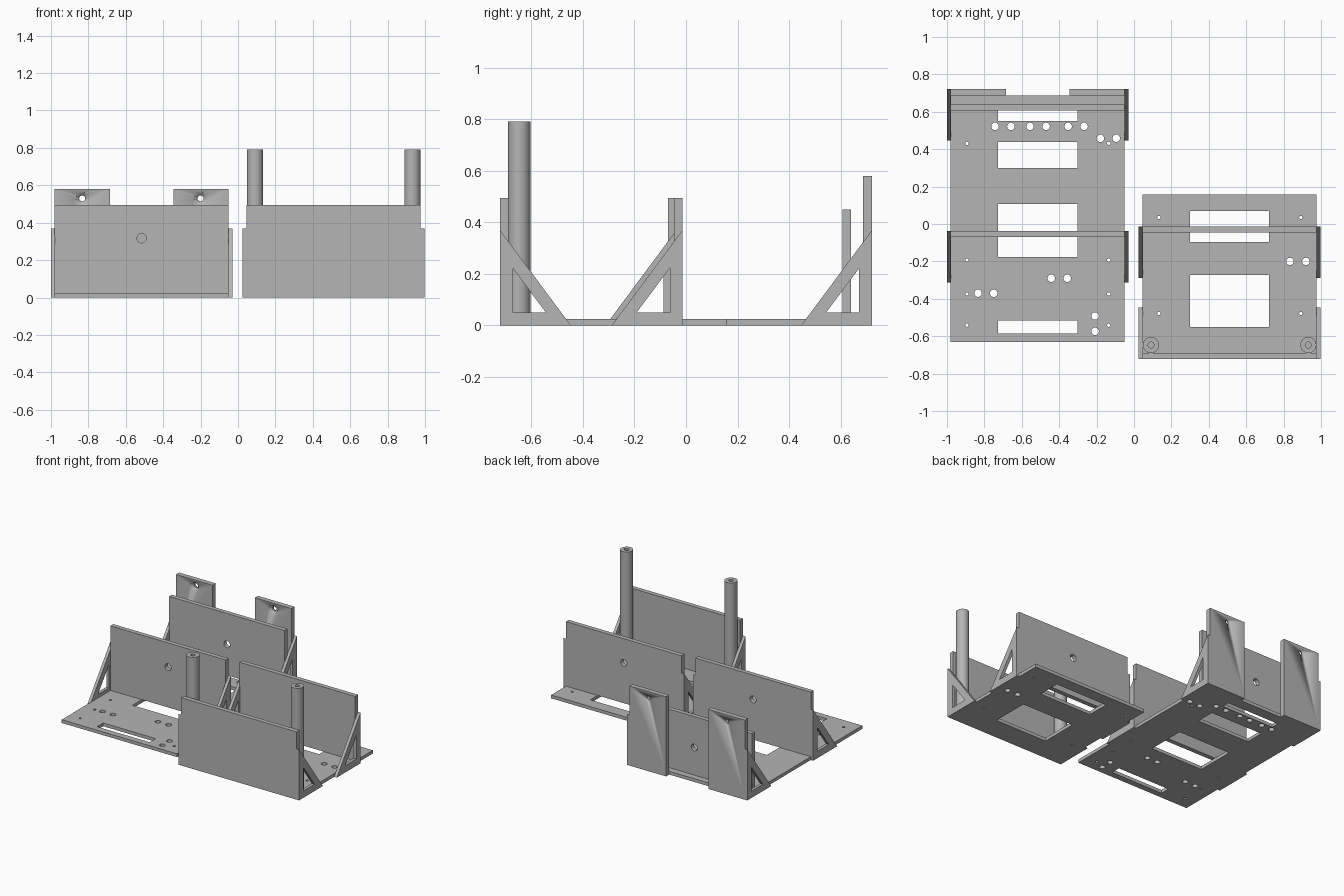
import bpy, bmesh, math
from mathutils import Matrix

if "Cube" in bpy.data.objects:
    bpy.data.objects.remove(bpy.data.objects["Cube"])

grey = bpy.data.materials.new("plain_grey")
grey.diffuse_color = (0.46, 0.46, 0.46, 1)
grey.use_nodes = True
grey.node_tree.nodes["Principled BSDF"].inputs["Base Color"].default_value = grey.diffuse_color
T = 0.024  # floor thickness


def finish(name, bm):
    bmesh.ops.remove_doubles(bm, verts=bm.verts, dist=1e-5)
    bmesh.ops.recalc_face_normals(bm, faces=bm.faces)
    me = bpy.data.meshes.new(name)
    bm.to_mesh(me)
    bm.free()
    me.materials.append(grey)
    ob = bpy.data.objects.new(name, me)
    bpy.context.collection.objects.link(ob)
    bpy.ops.object.select_all(action='DESELECT')
    ob.select_set(True)
    bpy.context.view_layer.objects.active = ob
    bpy.ops.object.shade_smooth_by_angle(angle=math.radians(30))
    return ob


def rect(x0, x1, y0, y1):
    return [(x0, y0), (x1, y0), (x1, y1), (x0, y1)]


def circle(x, y, r, n=24):
    return [(x + r * math.cos(2 * math.pi * i / n), y + r * math.sin(2 * math.pi * i / n))
            for i in range(n)]


def slab(name, axis, lo, hi, outline, holes=()):
    """Extrude an outline with holes along an axis, from lo to hi."""
    cu = bpy.data.curves.new(name + "_profile", 'CURVE')
    cu.dimensions, cu.fill_mode, cu.extrude = '2D', 'BOTH', (hi - lo) / 2
    for loop in [outline, *holes]:
        sp = cu.splines.new('POLY')
        sp.points.add(len(loop) - 1)
        for p, (a, b) in zip(sp.points, loop):
            p.co = (a, b, 0, 1)
        sp.use_cyclic_u = True
    tmp = bpy.data.objects.new(name + "_profile", cu)
    bpy.context.collection.objects.link(tmp)
    dg = bpy.context.evaluated_depsgraph_get()
    me = bpy.data.meshes.new_from_object(tmp.evaluated_get(dg))
    bm = bmesh.new()
    bm.from_mesh(me)
    bpy.data.objects.remove(tmp)
    bpy.data.meshes.remove(me)
    for v in bm.verts:
        a, b, c = v.co
        c += (lo + hi) / 2
        v.co = {'x': (c, a, b), 'y': (a, c, b), 'z': (a, b, c)}[axis]
    return finish(name, bm)


def lathe(name, profile, matrix):
    bm = bmesh.new()
    vs = [bm.verts.new((r, 0, z)) for r, z in profile]
    es = [bm.edges.new(p) for p in zip(vs, vs[1:])]
    bmesh.ops.spin(bm, geom=vs + es, cent=(0, 0, 0), axis=(0, 0, 1),
                   angle=2 * math.pi, steps=32, use_duplicate=False)
    bm.transform(matrix)
    return finish(name, bm)


def brackets(name, xs, y, d):
    """Pair of open triangular side braces; y is the upright edge, d the slope direction."""
    for side, x in zip(("left", "right"), xs):
        slab(f"{name}_{side}", 'x', x, x + 0.022,
             [(y, 0), (y + d * 0.275, 0), (y, 0.37)],
             [[(y + d * 0.05, 0.05), (y + d * 0.178, 0.05), (y + d * 0.05, 0.222)]])


# Left floor: slots, cable holes and screw holes, notched at the back
LX0, LX1 = -0.98, -0.05
holes = [rect(-0.727, -0.302, a, b) for a, b in
         [(0.55, 0.607), (0.30, 0.438), (-0.177, 0.108), (-0.585, -0.515)]]
holes += [circle(x, 0.522, 0.02) for x in (-0.743, -0.658, -0.556, -0.47, -0.352, -0.267)]
holes += [circle(x, y, 0.02) for x, y in
          [(-0.18, 0.458), (-0.095, 0.458), (-0.442, -0.29), (-0.357, -0.29),
           (-0.834, -0.37), (-0.75, -0.37), (-0.208, -0.492), (-0.208, -0.574)]]
holes += [circle(x, y, 0.009, 16) for x in (-0.893, -0.135) for y in (0.431, -0.193, -0.374, -0.541)]
slab("left_floor", 'z', 0, T,
     [(LX0, -0.63), (LX1, -0.63), (LX1, 0.722), (-0.345, 0.722), (-0.345, 0.686),
      (-0.685, 0.686), (-0.685, 0.722), (LX0, 0.722)], holes)

# Left uprights
slab("left_middle_wall", 'y', -0.07, -0.037, rect(LX0, LX1, T, 0.494), [circle(-0.515, 0.317, 0.025)])
slab("left_back_wall", 'y', 0.607, 0.64, rect(LX0, LX1, T, 0.45), [circle(-0.515, 0.225, 0.025)])
brackets("left_middle_bracket", (-1.0, -0.052), -0.037, -1)
brackets("left_back_bracket", (-1.0, -0.052), 0.722, -1)

# Tall back tabs with countersunk screw holes
for side, x0, x1, cx in (("left", LX0, -0.685, -0.833), ("right", -0.345, LX1, -0.2)):
    tab = slab(f"back_tab_{side}", 'y', 0.686, 0.722, rect(x0, x1, T, 0.58))
    aim = Matrix.Translation((cx, 0.686, 0.53)) @ Matrix.Rotation(-math.pi / 2, 4, 'X')
    cutter = lathe("countersink_cutter", [(0, -0.005), (0.039, -0.005), (0.016, 0.022),
                                          (0.016, 0.06), (0, 0.06)], aim)
    cutter.hide_render = True
    mod = tab.modifiers.new("countersink", 'BOOLEAN')
    mod.operation, mod.solver, mod.object = 'DIFFERENCE', 'EXACT', cutter
    bpy.ops.object.select_all(action='DESELECT')
    tab.select_set(True)
    bpy.context.view_layer.objects.active = tab
    bpy.ops.object.modifier_apply(modifier=mod.name)
    bpy.data.objects.remove(cutter)

# Right floor
RX0, RX1 = 0.046, 0.977
holes = [rect(0.30, 0.722, a, b) for a, b in [(-0.096, 0.07), (-0.55, -0.274)]]
holes += [circle(x, -0.2, 0.02) for x in (0.834, 0.919)]
holes += [circle(x, y, 0.009, 16) for x in (0.133, 0.892) for y in (0.035, -0.478)]
slab("right_floor", 'z', 0, T, rect(RX0, RX1, -0.722, 0.157), holes)

# Right uprights
slab("right_middle_wall", 'y', -0.046, -0.013, rect(RX0, RX1, T, 0.494), [circle(0.511, 0.317, 0.025)])
slab("right_front_wall", 'y', -0.722, -0.689, rect(RX0, RX1, T, 0.494))
brackets("right_middle_bracket", (0.025, 0.976), -0.013, -1)
brackets("right_front_bracket", (0.025, 0.976), -0.722, 1)

# Round posts with a screw bore in the top
for side, x in (("left", 0.091), ("right", 0.932)):
    lathe(f"post_{side}", [(0, 0.01), (0.043, 0.01), (0.043, 0.79), (0.016, 0.79),
                           (0.016, 0.69), (0, 0.69)], Matrix.Translation((x, -0.647, 0)))
